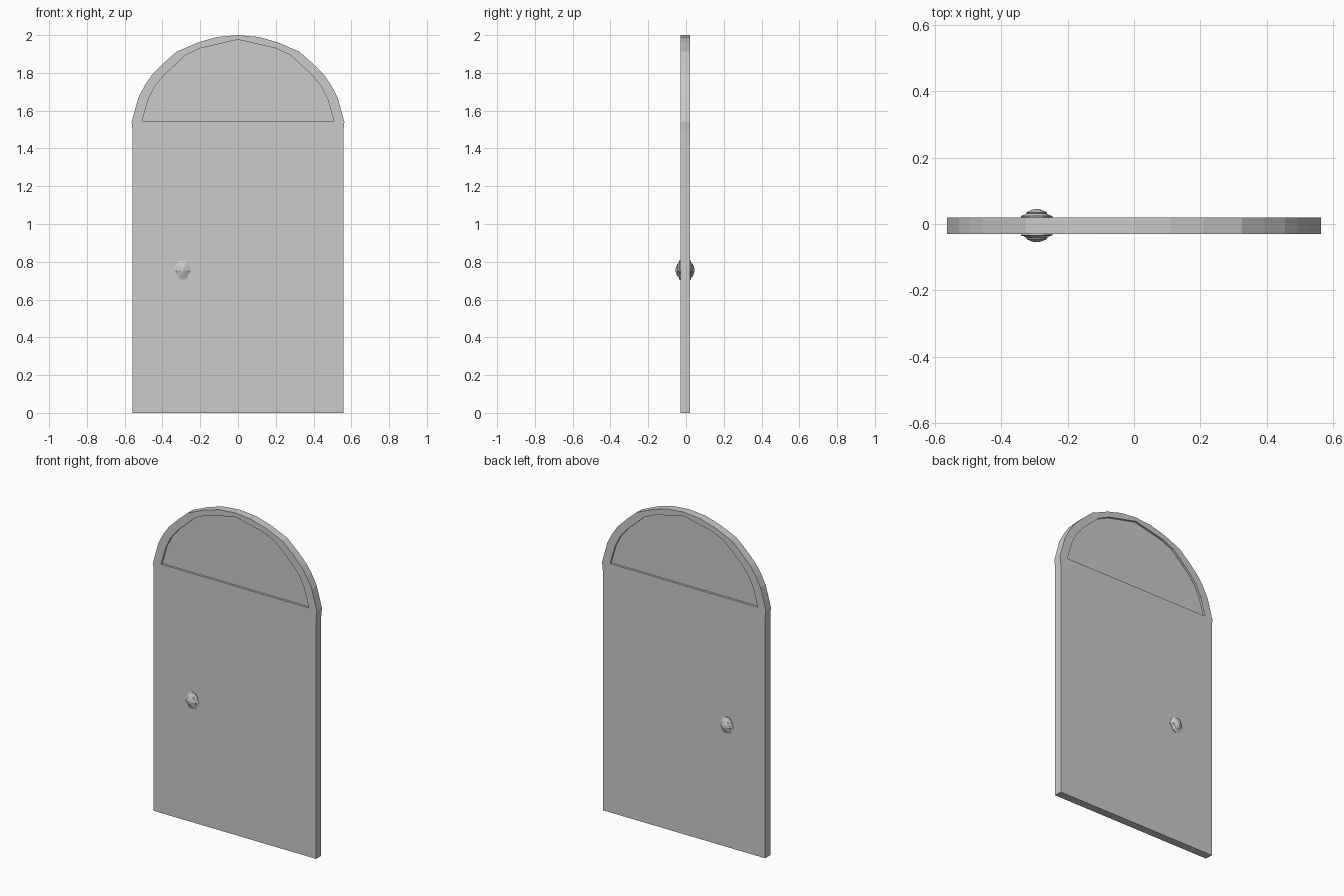
import bpy, bmesh
from mathutils import Vector

if "Cube" in bpy.data.objects:
    bpy.data.objects.remove(bpy.data.objects["Cube"])

FRONT, BACK = -0.03, 0.02        # door faces in y
MID = (FRONT + BACK) / 2
RECESS = 0.013                   # depth of the arched panel on each side


def mirrored(half):
    """Half outline (x >= 0, from top centre downwards) -> closed symmetric loop."""
    return half + [(-x, z) for x, z in reversed(half) if x > 0]


def finish(name, bm):
    bmesh.ops.recalc_face_normals(bm, faces=bm.faces[:])
    mesh = bpy.data.meshes.new(name)
    bm.to_mesh(mesh)
    bm.free()
    obj = bpy.data.objects.new(name, mesh)
    bpy.context.collection.objects.link(obj)
    return obj


def slab(name, loops, y0, y1):
    """Fill an xz outline (further loops are holes) and give it thickness."""
    bm = bmesh.new()
    edges = []
    for loop in loops:
        vs = [bm.verts.new((x, y0, z)) for x, z in loop]
        edges += [bm.edges.new((vs[i - 1], vs[i])) for i in range(len(vs))]
    bmesh.ops.triangle_fill(bm, edges=edges, use_beauty=True, normal=(0, -1, 0))
    ext = bmesh.ops.extrude_face_region(bm, geom=bm.faces[:])
    moved = [g for g in ext["geom"] if isinstance(g, bmesh.types.BMVert)]
    bmesh.ops.translate(bm, verts=moved, vec=(0, y1 - y0, 0))
    return finish(name, bm)


# Door leaf with an arched opening
outer = mirrored([(0, 2.0), (0.11, 1.99), (0.21, 1.962), (0.325, 1.912),
                  (0.39, 1.855), (0.455, 1.79), (0.493, 1.735), (0.527, 1.67),
                  (0.563, 1.54), (0.558, 1.49), (0.558, 0.0)])
inner = mirrored([(0, 1.976), (0.2, 1.93), (0.275, 1.895), (0.39, 1.79),
                  (0.44, 1.73), (0.475, 1.66), (0.508, 1.545)])
slab("door_leaf", [outer, inner], FRONT, BACK)

# Recessed panel filling the arch
slab("arch_panel", [inner], FRONT + RECESS, BACK - RECESS)

# Faceted knob: one outline lofted outwards from each face
KNOB_X, KNOB_Z = -0.293, 0.756
outline = mirrored([(0, 0.053), (0.023, 0.049), (0.036, 0.030), (0.048, -0.008),
                    (0.033, -0.022), (0.025, -0.045), (0, -0.053)])
levels = [(0.0, 0.98), (0.004, 1.0), (0.007, 0.80), (0.012, 0.62),
          (0.015, 0.66), (0.020, 0.42), (0.0245, 0.18)]   # (height, scale)


def knob(name, face_y, direction):
    bm = bmesh.new()
    rings = []
    for h, s in levels:
        rings.append([bm.verts.new((KNOB_X + x * s, face_y + direction * h, KNOB_Z + z * s))
                      for x, z in outline])
    for a, b in zip(rings, rings[1:]):
        for i in range(len(a)):
            bm.faces.new((a[i - 1], a[i], b[i], b[i - 1]))
    bm.faces.new(rings[0])
    bm.faces.new(rings[-1])
    return finish(name, bm)


knob("front_knob", FRONT, -1)
knob("back_knob", BACK, 1)
